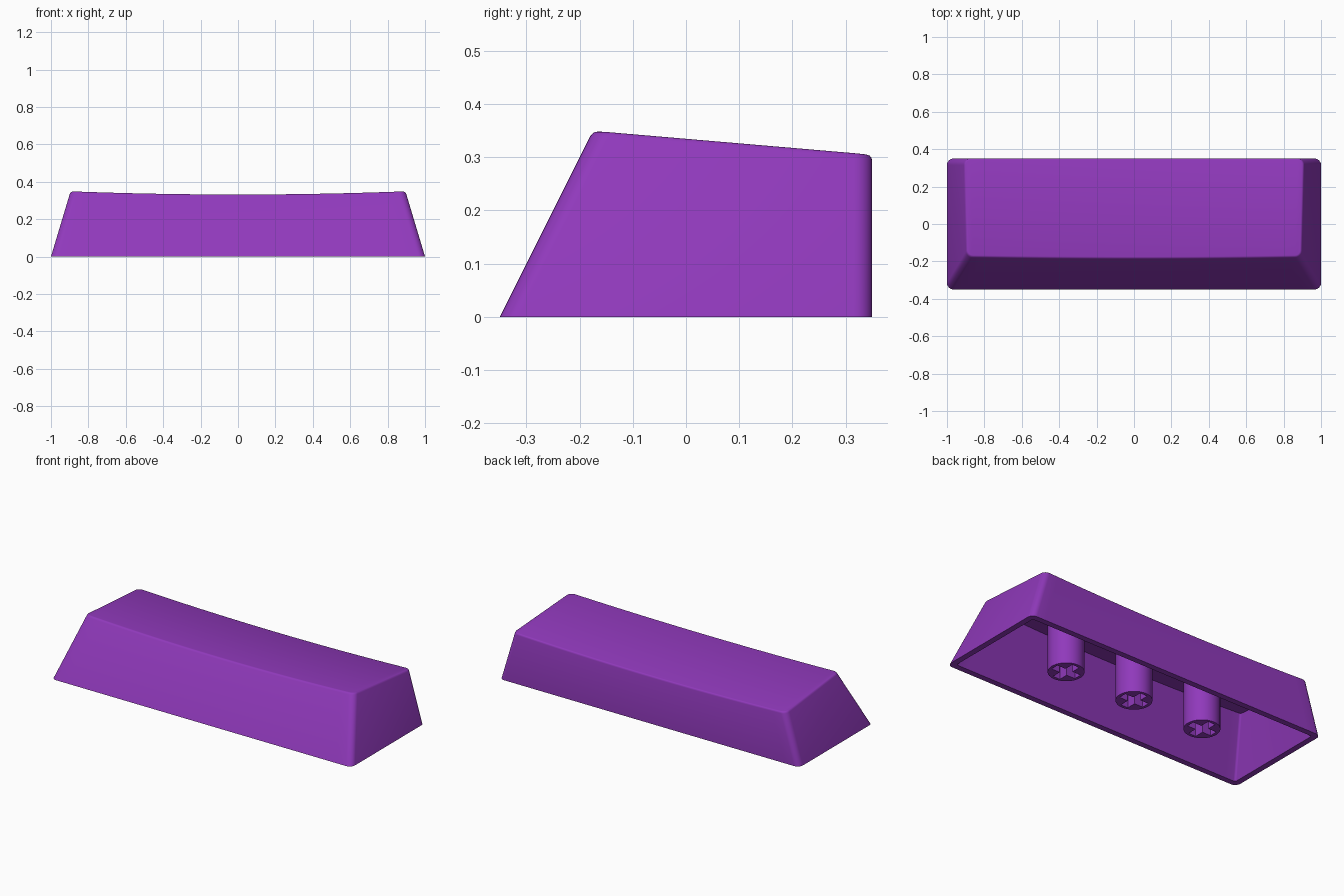
import bpy, bmesh, math

cube = bpy.data.objects.get("Cube")
if cube:
    bpy.data.objects.remove(cube, do_unlink=True)

purple = bpy.data.materials.new("purple plastic")
purple.use_nodes = True
colour = (0.28, 0.041, 0.5, 1)
purple.diffuse_color = colour
purple.node_tree.nodes["Principled BSDF"].inputs["Base Color"].default_value = colour

WALL = 0.035      # shell thickness
RADIUS = 0.035    # corner radius
ARC = 6           # segments per corner
LONG = 32         # segments along the long sides


def finish(bm, name, angle):
    bmesh.ops.recalc_face_normals(bm, faces=bm.faces)
    mesh = bpy.data.meshes.new(name)
    bm.to_mesh(mesh)
    bm.free()
    mesh.materials.append(purple)
    ob = bpy.data.objects.new(name, mesh)
    bpy.context.collection.objects.link(ob)
    bpy.ops.object.select_all(action='DESELECT')
    ob.select_set(True)
    bpy.context.view_layer.objects.active = ob
    bpy.ops.object.shade_smooth_by_angle(angle=math.radians(angle))
    return ob


def top_height(x, y):
    """Sloping top, dished across its width."""
    return 0.335 - 0.0865 * y - 0.018 * (1 - (x / 0.9) ** 2)


def outline_point(i, back, z, inset):
    """Point i (left to right) on the front or back half of the outline at z."""
    half_x = 1 - 0.3 * z - inset
    front_y, back_y = -0.35 + 0.5 * z + inset, 0.35 - inset
    r = max(RADIUS - inset, 0.012)
    if i <= ARC:
        a = math.pi / 2 * i / ARC
        x, d = -half_x + r - r * math.cos(a), r - r * math.sin(a)
    elif i >= ARC + LONG:
        a = math.pi / 2 * (i - ARC - LONG) / ARC
        x, d = half_x - r + r * math.sin(a), r - r * math.cos(a)
    else:
        x, d = (half_x - r) * (2 * (i - ARC) / LONG - 1), 0
    return x, (back_y - d if back else front_y + d)


def ring(bm, inset, drop=None):
    """Closed outline on the ground, or following the top surface at a drop."""
    count = 2 * ARC + LONG + 1
    verts = []
    for back in (False, True):
        order = range(count - 1, -1, -1) if back else range(count)
        for i in order:
            z = 0 if drop is None else 0.33
            x, y = outline_point(i, back, z, inset)
            if drop is not None:
                for _ in range(5):
                    z = top_height(x, y) - drop
                    x, y = outline_point(i, back, z, inset)
            verts.append(bm.verts.new((x, y, z)))
    return verts


def bridge(bm, a, b):
    for i in range(len(a)):
        j = (i + 1) % len(a)
        bm.faces.new((a[i], a[j], b[j], b[i]))


def cap(bm, loop):
    """Fill a ring with strips running from front to back."""
    n = len(loop)
    for i in range(n // 2 - 1):
        bm.faces.new((loop[i], loop[i + 1], loop[n - 2 - i], loop[n - 1 - i]))


# Hollow shell: ceiling, inner walls, rim, outer walls, rounded edge, top
bm = bmesh.new()
loops = [ring(bm, WALL, WALL), ring(bm, WALL), ring(bm, 0), ring(bm, 0, 0.01),
         ring(bm, 0.002, 0.004), ring(bm, 0.005, 0.001), ring(bm, 0.009, 0)]
for lower, upper in zip(loops, loops[1:]):
    bridge(bm, lower, upper)
cap(bm, loops[0])
cap(bm, loops[-1])
finish(bm, "keycap_shell", 35)


# Round mounting stems with a cross-shaped socket
def stem(name, x):
    bm = bmesh.new()
    circle = [(0.098 * math.cos(k * math.tau / 40), 0.098 * math.sin(k * math.tau / 40))
              for k in range(40)]
    a, w = 0.08, 0.024
    arm = [(a, -w), (a, w), (w, w)]
    cross = []
    for k in range(4):
        c, s = round(math.cos(k * math.pi / 2)), round(math.sin(k * math.pi / 2))
        cross += [(c * px - s * py, s * px + c * py) for px, py in arm]
    edges = []
    for outline in (circle, cross):
        low = [bm.verts.new((px, py, 0)) for px, py in outline]
        high = [bm.verts.new((px, py, top_height(x, py) - 0.025)) for px, py in outline]
        bridge(bm, low, high)
        edges += [bm.edges.get((low[i - 1], low[i])) for i in range(len(low))]
    bmesh.ops.triangle_fill(bm, edges=edges, use_beauty=True)
    finish(bm, name, 30).location.x = x


for name, x in (("right_stem", -0.47), ("middle_stem", 0), ("left_stem", 0.47)):
    stem(name, x)
